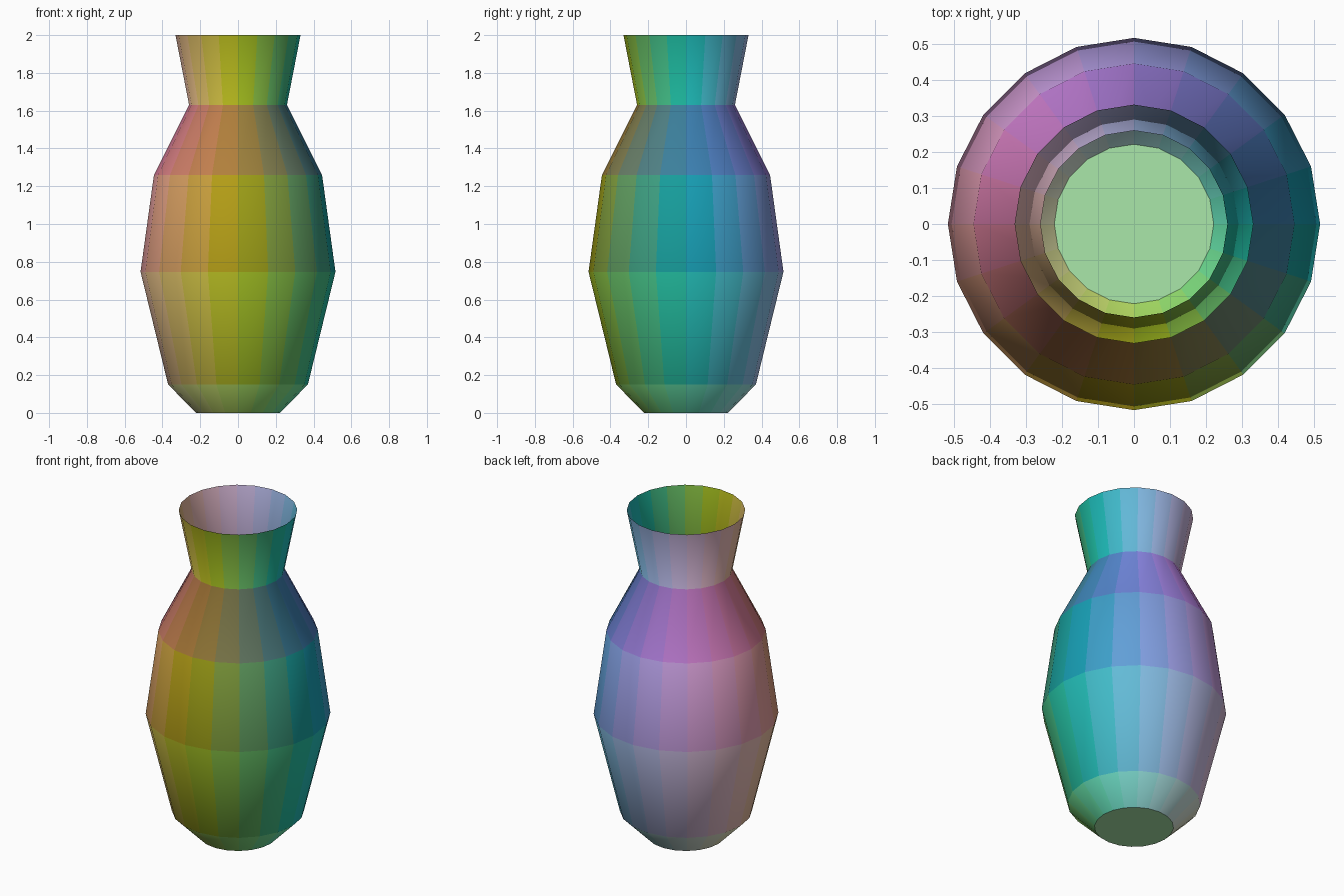
import bpy
import bmesh
from math import cos, sin, tau, radians

if "Cube" in bpy.data.objects:
    bpy.data.objects.remove(bpy.data.objects["Cube"])

SIDES = 20

# Vase profile from foot to lip: (radius, height)
PROFILE = [(0.221, 0.0), (0.37, 0.15), (0.516, 0.747),
           (0.445, 1.26), (0.259, 1.63), (0.331, 2.0)]


def ring(bm, radius, z):
    return [bm.verts.new((radius * cos(tau * i / SIDES), radius * sin(tau * i / SIDES), z))
            for i in range(SIDES)]


def tint(n):
    # Glaze colour follows the direction the surface faces
    return (0.8 * (0.5 - 0.5 * n.x), 0.8 * (0.5 - 0.5 * n.z), 0.8 * (0.5 + 0.5 * n.y), 1)


bm = bmesh.new()
rings = [ring(bm, r, z) for r, z in PROFILE]

# Thin single wall, open at the lip
for low, high in zip(rings, rings[1:]):
    for i in range(SIDES):
        j = (i + 1) % SIDES
        bm.faces.new((low[i], low[j], high[j], high[i]))

# Flat base
bm.faces.new(rings[0][::-1])

mesh = bpy.data.meshes.new("vase")
bm.to_mesh(mesh)
bm.free()
vase = bpy.data.objects.new("vase", mesh)
bpy.context.collection.objects.link(vase)

# Rainbow glaze, one tint per facet
for face in mesh.polygons:
    glaze = bpy.data.materials.new("glaze")
    glaze.diffuse_color = tint(face.normal)
    glaze.use_nodes = True
    glaze.node_tree.nodes["Principled BSDF"].inputs["Base Color"].default_value = glaze.diffuse_color
    mesh.materials.append(glaze)
    face.material_index = face.index

# Smooth sides, sharp edge around the base
bpy.context.view_layer.objects.active = vase
vase.select_set(True)
bpy.ops.object.shade_smooth_by_angle(angle=radians(40))
